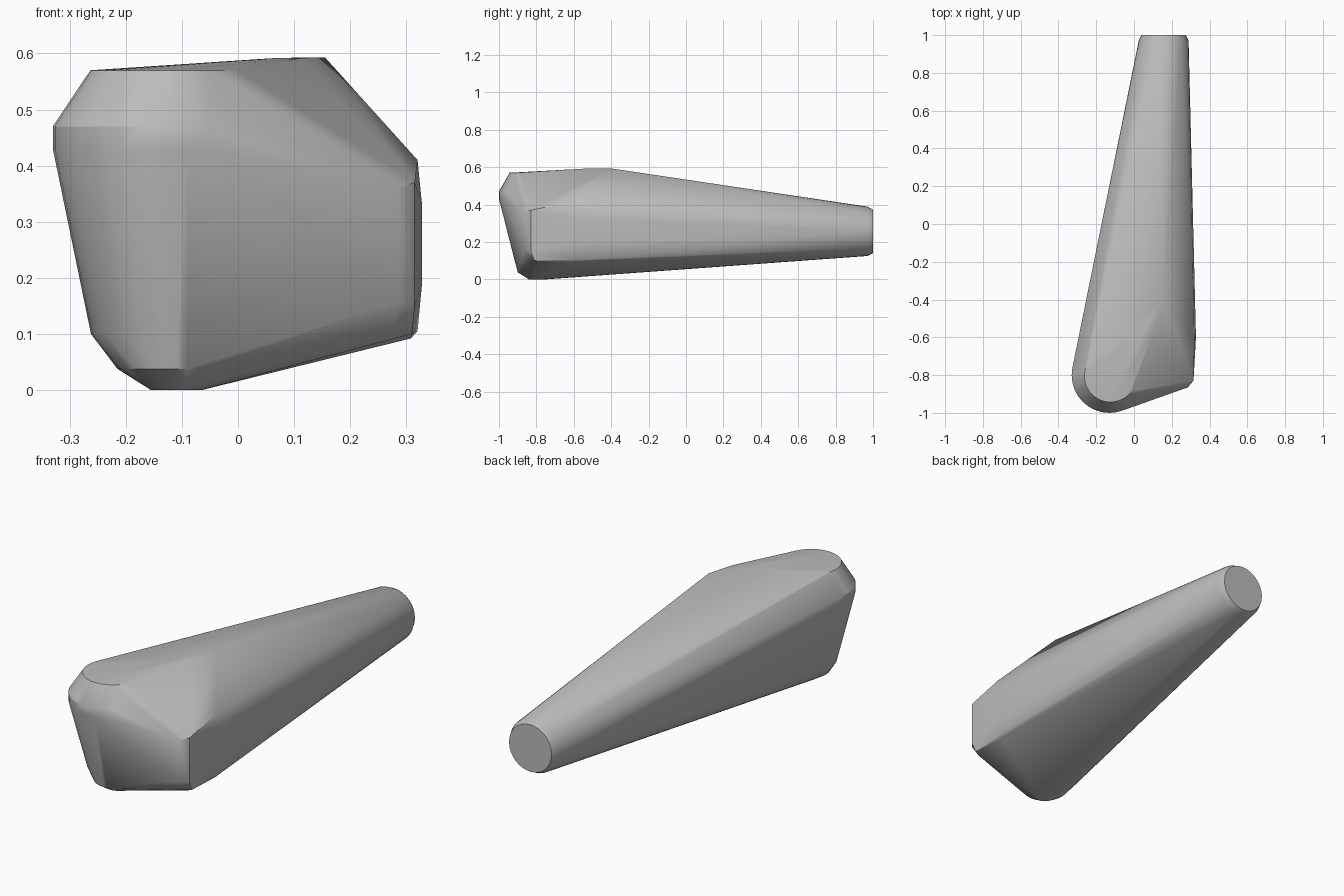
import bpy, bmesh, math
from mathutils import Vector

cube = bpy.data.objects.get("Cube")
if cube:
    bpy.data.objects.remove(cube, do_unlink=True)

grey = bpy.data.materials.new("plain grey")
grey.use_nodes = True
colour = (0.5, 0.5, 0.5, 1)
grey.diffuse_color = colour
grey.node_tree.nodes["Principled BSDF"].inputs["Base Color"].default_value = colour


def ring(centre, radius, axis, count=32):
    """Points of a circle lying across the given axis."""
    points = []
    for i in range(count):
        a = 2 * math.pi * i / count
        u, v = radius * math.cos(a), radius * math.sin(a)
        offset = (u, v, 0) if axis == "z" else (u, 0, v)
        points.append(Vector(centre) + Vector(offset))
    return points


points = []

# Round front post with a chamfered top and a tapered foot
for x, y, z, r in [(-0.125, -0.805, 0.57, 0.138),
                   (-0.13, -0.8, 0.47, 0.2),
                   (-0.13, -0.8, 0.43, 0.2),
                   (-0.12, -0.77, 0.1, 0.142),
                   (-0.11, -0.795, 0.038, 0.105),
                   (-0.11, -0.795, 0, 0.045)]:
    points += ring((x, y, z), r, "z")

# Narrow round end with a small chamfer
points += ring((0.157, 0.97, 0.257), 0.132, "y")
points += ring((0.157, 1.0, 0.257), 0.117, "y")

# Top ridge, side panel and front corner
points += [Vector(p) for p in [
    (0.155, -0.40, 0.593), (0.115, -0.54, 0.592), (0.07, -0.53, 0.592),
    (0.32, -0.63, 0.41), (0.328, -0.60, 0.33), (0.328, -0.60, 0.19),
    (0.32, -0.60, 0.105), (0.308, -0.62, 0.092),
    (0.315, -0.83, 0.37), (0.315, -0.83, 0.15),
    (0.285, -0.865, 0.36), (0.285, -0.865, 0.157),
    (0.258, -0.855, 0.13), (0.275, -0.83, 0.1), (0.31, -0.81, 0.1)]]

# Skin the sections into one convex body
bm = bmesh.new()
for p in points:
    bm.verts.new(p)
hull = bmesh.ops.convex_hull(bm, input=bm.verts[:])
spare = {g for g in hull["geom_interior"] + hull["geom_unused"]
         if isinstance(g, bmesh.types.BMVert)}
bmesh.ops.delete(bm, geom=list(spare), context="VERTS")
bmesh.ops.dissolve_limit(bm, angle_limit=math.radians(0.5),
                         verts=bm.verts[:], edges=bm.edges[:])
bmesh.ops.recalc_face_normals(bm, faces=bm.faces[:])

mesh = bpy.data.meshes.new("tapered_body")
bm.to_mesh(mesh)
bm.free()
mesh.materials.append(grey)
body = bpy.data.objects.new("tapered_body", mesh)
bpy.context.collection.objects.link(body)

# Smooth rounded sides, crisp edges
bpy.ops.object.select_all(action="DESELECT")
body.select_set(True)
bpy.context.view_layer.objects.active = body
bpy.ops.object.shade_smooth_by_angle(angle=math.radians(30))
